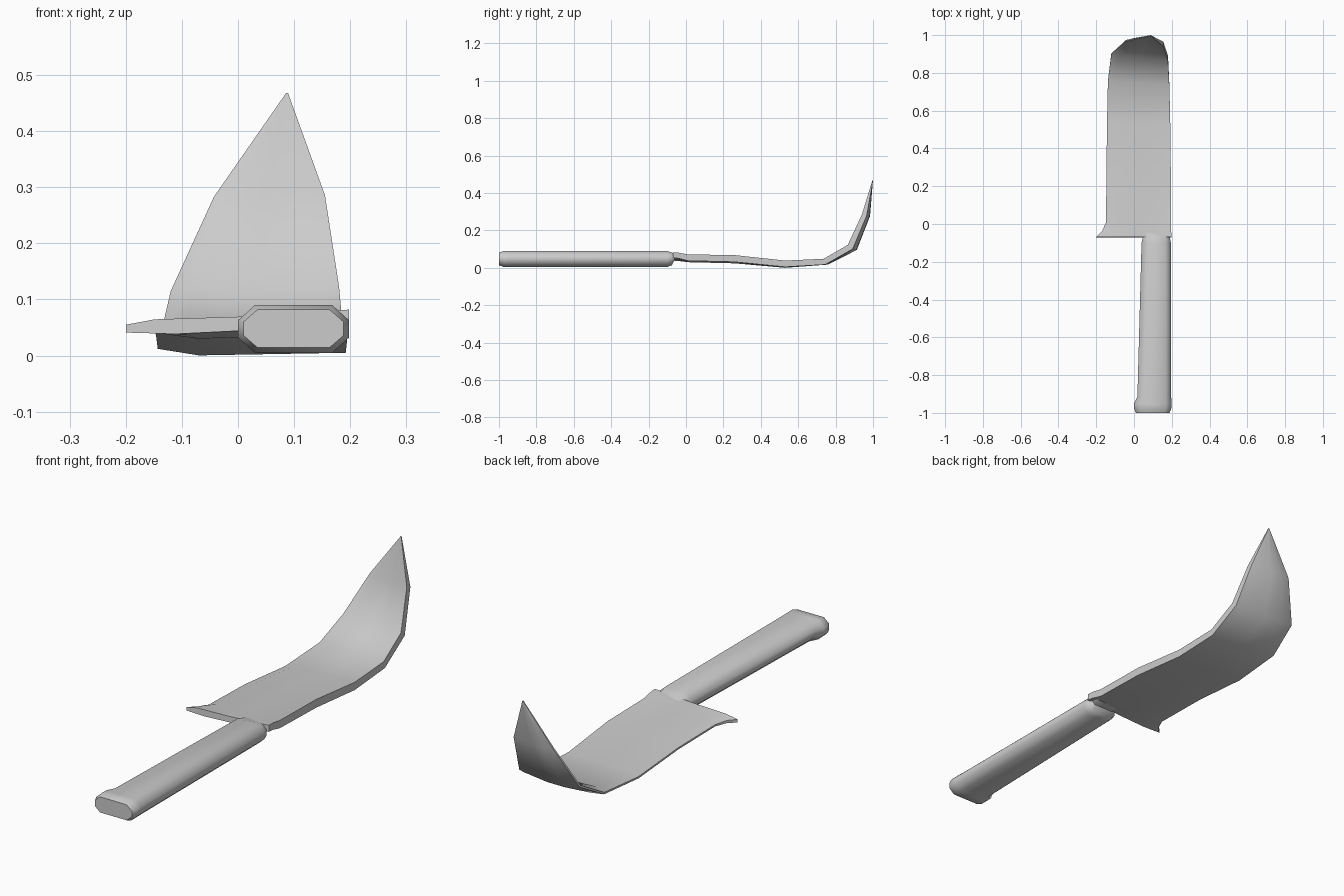
import bpy, bmesh
from math import radians
from mathutils import Vector

if "Cube" in bpy.data.objects:
    bpy.data.objects.remove(bpy.data.objects["Cube"])


def loft(name, rings, angle):
    """Skin closed rings of equal length, capping both ends."""
    bm = bmesh.new()
    loops = [[bm.verts.new(p) for p in ring] for ring in rings]
    n = len(loops[0])
    for a, b in zip(loops, loops[1:]):
        for i in range(n):
            j = (i + 1) % n
            bm.faces.new((a[i], a[j], b[j], b[i]))
    bm.faces.new(loops[0])
    bm.faces.new(loops[-1])
    bmesh.ops.remove_doubles(bm, verts=bm.verts[:], dist=0.0003)
    bmesh.ops.recalc_face_normals(bm, faces=bm.faces[:])
    mesh = bpy.data.meshes.new(name)
    bm.to_mesh(mesh)
    bm.free()
    obj = bpy.data.objects.new(name, mesh)
    bpy.context.collection.objects.link(obj)
    bpy.ops.object.select_all(action='DESELECT')
    obj.select_set(True)
    bpy.context.view_layer.objects.active = obj
    bpy.ops.object.shade_smooth_by_angle(angle=radians(angle))
    return obj


# Handle: chamfered oblong grip with a flared pommel
def grip_ring(y, x0, x1, z0, z1, c):
    d = min(c, (z1 - z0) * 0.32)
    return [(x0 + c, y, z0), (x1 - c, y, z0), (x1, y, z0 + d), (x1, y, z1 - d),
            (x1 - c, y, z1), (x0 + c, y, z1), (x0, y, z1 - d), (x0, y, z0 + d)]


grip = [(-1.0, 0.01, 0.188, 0.014, 0.082, 0.025),
        (-0.975, 0.0, 0.198, 0.005, 0.09, 0.03),
        (-0.95, 0.0, 0.198, 0.005, 0.09, 0.03),
        (-0.915, 0.018, 0.197, 0.005, 0.09, 0.03),
        (-0.1, 0.04, 0.196, 0.005, 0.09, 0.03),
        (-0.075, 0.045, 0.19, 0.014, 0.082, 0.025),
        (-0.062, 0.055, 0.18, 0.04, 0.078, 0.015),
        (-0.03, 0.055, 0.18, 0.045, 0.068, 0.01)]
loft("handle", [grip_ring(*g) for g in grip], 50)

# Blade: stations of y, z, left x, right x, spine thickness, edge thickness,
# left edge y skew, right edge y skew, left z tilt, right z tilt
stations = [
    (-0.07, 0.058, -0.20, 0.198, 0.028, 0.014, 0, 0, -0.010, 0.010),
    (-0.04, 0.056, -0.170, 0.197, 0.030, 0.012, 0, 0, -0.008, 0.010),
    (0.01, 0.053, -0.148, 0.195, 0.034, 0.008, 0, 0, -0.008, 0.002),
    (0.26, 0.050, -0.146, 0.195, 0.036, 0.008, 0, 0, -0.010, 0),
    (0.53, 0.022, -0.143, 0.192, 0.034, 0.008, 0, 0, -0.006, 0),
    (0.75, 0.033, -0.138, 0.187, 0.032, 0.008, 0.01, -0.01, 0, 0),
    (0.89, 0.112, -0.120, 0.180, 0.034, 0.008, 0.01, -0.012, 0, 0),
    (0.965, 0.282, -0.043, 0.155, 0.026, 0.006, 0.006, -0.012, 0, 0),
    (0.998, 0.468, 0.086, 0.089, 0.003, 0.003, 0, 0, 0, 0)]

rings = []
for i, (y, z, xl, xr, t, e, sl, sr, zl, zr) in enumerate(stations):
    a = stations[max(i - 1, 0)]
    b = stations[min(i + 1, len(stations) - 1)]
    dy, dz = b[0] - a[0], b[1] - a[1]
    nrm = Vector((0, -dz, dy)).normalized()
    w = xr - xl
    bulge = 0.012 * w / 0.34 if i > 5 else 0.0

    def pt(u, off):
        """Point at width fraction u, raised along the local normal."""
        skew = sl * (1 - u) + sr * u
        tilt = zl * (1 - u) + zr * u
        base = Vector((xl + u * w, y + skew, z + tilt))
        return base + nrm * (off - bulge * 4 * u * (1 - u))

    h, k = t / 2, e / 2
    rings.append([pt(0, k), pt(0.13, h), pt(0.5, h * 0.8), pt(0.9, h * 0.9), pt(1, h),
                  pt(1, -h), pt(0.9, -h), pt(0.5, -h), pt(0.22, -h), pt(0, -k)])
loft("blade", rings, 50)
